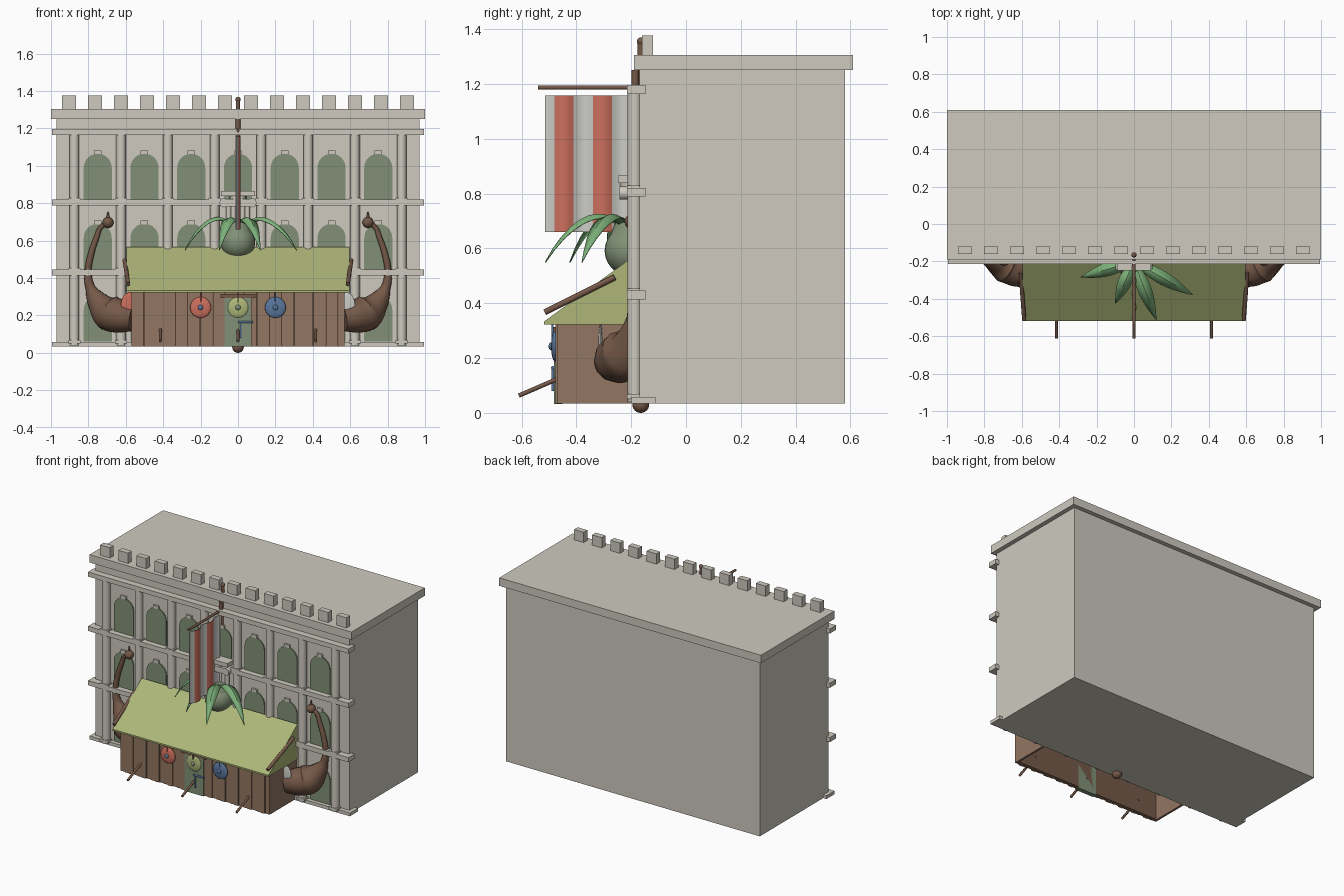
import bpy, bmesh, math
from mathutils import Vector

cube = bpy.data.objects.get("Cube")
if cube:
    bpy.data.objects.remove(cube, do_unlink=True)


def material(name, red, green, blue):
    mat = bpy.data.materials.new(name)
    mat.use_nodes = True
    colour = (red, green, blue, 1)
    mat.diffuse_color = colour
    mat.node_tree.nodes["Principled BSDF"].inputs["Base Color"].default_value = colour
    return mat


STONE = material("pale stone", .62, .59, .52)
GLASS = material("grey green", .22, .28, .18)
WOOD = material("plank brown", .29, .18, .12)
DARK = material("dark brown", .18, .10, .065)
CANVAS = material("olive canvas", .42, .47, .19)
LEAF = material("leaf green", .2, .43, .19)
RED = material("soft red", .6, .16, .11)
BLUE = material("dull blue", .1, .18, .33)
WHITE = material("off white", .6, .6, .57)


def finish(name, bm, *mats, smooth=False):
    bmesh.ops.recalc_face_normals(bm, faces=bm.faces)
    mesh = bpy.data.meshes.new(name)
    bm.to_mesh(mesh)
    bm.free()
    obj = bpy.data.objects.new(name, mesh)
    bpy.context.collection.objects.link(obj)
    for mat in mats:
        mesh.materials.append(mat)
    if smooth:
        bpy.ops.object.select_all(action="DESELECT")
        obj.select_set(True)
        bpy.context.view_layer.objects.active = obj
        bpy.ops.object.shade_smooth_by_angle()
    return obj


def box(name, mat, x, y, z):
    """Box from (low, high) ranges on each axis."""
    bm = bmesh.new()
    bmesh.ops.create_cube(bm, size=1)
    for v in bm.verts:
        v.co = [r[0] + (c + .5) * (r[1] - r[0]) for c, r in zip(v.co, (x, y, z))]
    return finish(name, bm, mat)


def rod(name, mat, start, end, radius, tip=None, sides=16):
    bm = bmesh.new()
    a, b = Vector(start), Vector(end)
    bmesh.ops.create_cone(bm, cap_ends=True, segments=sides, radius1=radius,
                          radius2=radius if tip is None else tip, depth=(b - a).length)
    obj = finish(name, bm, mat, smooth=True)
    obj.location = (a + b) / 2
    obj.rotation_euler = (b - a).to_track_quat("Z", "Y").to_euler()
    return obj


def ball(name, mat, centre, radius, scale=(1, 1, 1)):
    bm = bmesh.new()
    bmesh.ops.create_uvsphere(bm, u_segments=24, v_segments=12, radius=radius)
    obj = finish(name, bm, mat, smooth=True)
    obj.location, obj.scale = centre, scale
    return obj


def extrude_outline(name, mat, points, offset):
    bm = bmesh.new()
    face = bm.faces.new([bm.verts.new(p) for p in points])
    new = bmesh.ops.extrude_face_region(bm, geom=[face])["geom"]
    bmesh.ops.translate(bm, vec=offset, verts=[g for g in new if isinstance(g, bmesh.types.BMVert)])
    return finish(name, bm, mat)


# Building block, roof slab, battlements and ledges
box("building", STONE, (-.97, .97), (-.17, .58), (.035, 1.26))
box("roof_slab", STONE, (-1, 1), (-.19, .61), (1.25, 1.305))
for i in range(14):
    x = -.904 + i * .139
    box("merlon", STONE, (x - .037, x + .037), (-.16, -.12), (1.3, 1.376))
for z in (.43, .805, 1.18):
    box("ledge", STONE, (-.995, .995), (-.215, -.148), (z - .016, z + .016))
box("base_ledge", STONE, (-.995, .995), (-.2, -.112), (.035, .058))

# Columns
for i in range(8):
    x = (i - 3.5) * .25
    rod("column", STONE, (x, -.187, .04), (x, -.187, 1.17), .026)
    for z in (.06, .446, .821):
        box("column_foot", STONE, (x - .032, x + .032), (-.215, -.16), (z - .01, z + .008))

# Arched windows with keystones
for z in (.06, .445, .82):
    for i in range(-3, 4):
        x = i * .25
        arch = [(x + .075 * math.cos(a), -.17, z + .17 + .075 * math.sin(a))
                for a in (math.pi * k / 16 for k in range(17))]
        outline = arch + [(x - .075, -.17, z), (x + .075, -.17, z)]
        extrude_outline("window", GLASS, outline, (0, -.007, 0))
        box("keystone", STONE, (x - .02, x + .02), (-.183, -.168), (z + .242, z + .262))

# Market stall: open-bottomed plank walls
box("stall_front", DARK, (-.56, .56), (-.462, -.45), (.04, .325))
count = 34
for i in range(count):
    left = -.57 + i * 1.14 / count
    depth = -.468 - .004 * (i % 3)
    box("plank", WOOD, (left, left + 1.1 / count), (depth, -.455), (.035, .328))
for s in (-1, 1):
    box("stall_side", WOOD, sorted((s * .555, s * .57)), (-.46, -.17), (.035, .328))

# Door with lintel and handles
box("door", GLASS, (-.072, .072), (-.481, -.45), (.033, .3))
box("lintel", DARK, (-.093, .093), (-.487, -.46), (.294, .314))
rod("door_bolt", BLUE, (0, -.486, .165), (.08, -.486, .165), .006)
rod("door_handle", BLUE, (.015, -.486, .08), (.015, -.486, .17), .005)

# Awning
wedge = [(-.595, -.2, .565), (-.595, -.518, .333), (-.595, -.518, .322), (-.595, -.2, .322)]
extrude_outline("awning", CANVAS, wedge, (1.19, 0, 0))
for s in (-1, 1):
    rod("awning_rod", DARK, (s * .587, -.515, .367), (s * .606, -.26, .495), .011)

# Shields hung on the front
for x, mat, boss in ((-.2, RED, BLUE), (0, CANVAS, GLASS), (.2, BLUE, BLUE)):
    ball("shield", mat, (x, -.478, .243), .056, (1, .25, 1))
    ball("shield_boss", boss, (x, -.493, .243), .014, (1, .6, 1))
    rod("shield_hanger", mat if x else DARK, (x, -.487, .27), (x, -.487, .33), .004)

# Leaning poles
for x in (-.415, 0, .415):
    rod("leaning_pole", DARK, (x, -.61, .063), (x, -.45, .132), .008)

# Flagpole, crossbar and end knob
rod("flagpole", DARK, (0, -.165, .03), (0, -.165, 1.355), .011)
ball("flagpole_top", DARK, (0, -.165, 1.355), .014)
ball("flagpole_knob", DARK, (0, -.165, .031), .031)
rod("banner_bar", DARK, (0, -.54, 1.187), (0, -.165, 1.187), .008)
rod("banner_bracket", DARK, (0, -.185, 1.195), (0, -.185, 1.25), .013)

# Rippled banner, striped along its width
bm = bmesh.new()
rows = []
steps = 54
for i in range(steps + 1):
    y = -.515 + .315 * i / steps
    x = .012 * math.sin((y + .48) * math.pi / .07)
    rows.append([bm.verts.new((x + dx, y, z)) for dx, z in
                 ((-.002, .66), (.002, .66), (.002, 1.157), (-.002, 1.157))])
for a, b in zip(rows, rows[1:]):
    for k in range(4):
        bm.faces.new((a[k], a[k - 1], b[k - 1], b[k]))
bm.faces.new(rows[0])
bm.faces.new(rows[-1])
for f in bm.faces:
    f.material_index = int((f.calc_center_median().y + .55) // .07) % 2
finish("banner", bm, WHITE, RED, smooth=True)

# Pedestal capital with scrolls
box("capital_top", STONE, (-.092, .092), (-.248, -.17), (.838, .866))
box("capital_band", STONE, (-.075, .075), (-.24, -.17), (.782, .822))
rod("capital_neck", STONE, (0, -.195, .82), (0, -.195, .84), .045)
for s in (-1, 1):
    rod("scroll", STONE, (s * .075, -.243, .802), (s * .075, -.17, .802), .024)
for i in range(5):
    x = (i - 2) * .025
    rod("flute", STONE, (x, -.19, .6), (x, -.19, .79), .014)

# Plant pot and drooping leaves
ball("plant_pot", GLASS, (0, -.205, .592), .092)
rod("pot_rim", GLASS, (0, -.205, .64), (0, -.205, .7), .075, .05, 24)


def leaf(tip_x, tip_y, width=.036):
    bm = bmesh.new()
    base, tip = Vector((0, -.2, .66)), Vector((tip_x, tip_y, .55))
    side = Vector((tip_y + .2, -tip_x, 0)).normalized()
    strips = []
    for i in range(11):
        t = i / 10
        mid = base.lerp(tip, t)
        mid.z += .46 * t * (1 - t)
        w = width * math.sin(math.pi * min(1, .08 + .92 * t)) + .001
        strips.append([bm.verts.new(mid + side * w * k - Vector((0, 0, .4 * w * abs(k))))
                       for k in (-1, 0, 1)])
    for a, b in zip(strips, strips[1:]):
        for k in range(2):
            bm.faces.new((a[k], a[k + 1], b[k + 1], b[k]))
    obj = finish("leaf", bm, LEAF, smooth=True)
    obj.modifiers.new("thickness", "SOLIDIFY").thickness = .004


for tip in ((-.285, -.285), (-.1, -.425), (.12, -.515), (.315, -.38)):
    leaf(*tip)

# Curved horns beside the stall, each with a round shield and knobbed end
path = ((.56, -.27, .185, .07), (.62, -.25, .195, .088), (.69, -.215, .215, .098),
        (.745, -.195, .27, .062), (.79, -.19, .35, .026), (.802, -.19, .43, .019),
        (.785, -.19, .53, .017), (.755, -.19, .62, .015), (.735, -.19, .67, .013),
        (.695, -.19, .695, .012))
for s, mat in ((-1, RED), (1, WHITE)):
    curve = bpy.data.curves.new("horn", "CURVE")
    curve.dimensions = "3D"
    curve.bevel_depth = 1
    curve.bevel_resolution = 4
    curve.use_fill_caps = True
    spline = curve.splines.new("BEZIER")
    spline.bezier_points.add(len(path) - 1)
    for point, (x, y, z, radius) in zip(spline.bezier_points, path):
        point.co, point.radius = (s * x, y, z), radius
        point.handle_left_type = point.handle_right_type = "AUTO"
    spline.resolution_u = 5
    curve.materials.append(DARK)
    horn = bpy.data.objects.new("horn", curve)
    bpy.context.collection.objects.link(horn)
    bpy.ops.object.select_all(action="DESELECT")
    horn.select_set(True)
    bpy.context.view_layer.objects.active = horn
    bpy.ops.object.convert(target="MESH")
    bpy.ops.object.shade_smooth_by_angle()
    ball("horn_knob", DARK, (s * .695, -.195, .697), .029)
    rod("horn_spike", DARK, (s * .695, -.195, .715), (s * .695, -.195, .755), .01, .003)
    ball("side_shield", mat, (s * .58, -.312, .257), .066, (.7, .12, 1))
